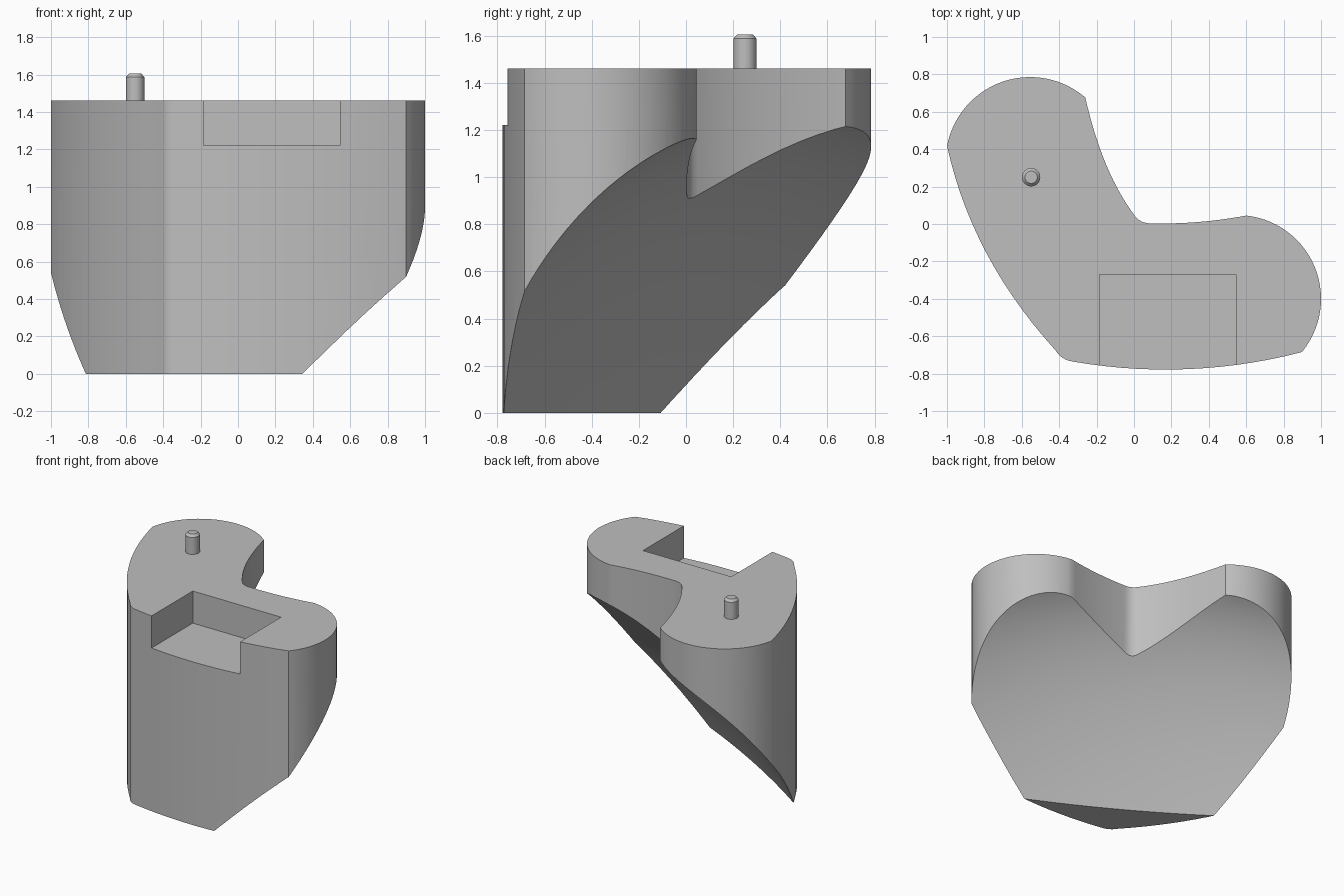
import bpy
import bmesh
from math import radians, cos, sin
from mathutils import Vector

cube = bpy.data.objects.get("Cube")
if cube:
    bpy.data.objects.remove(cube, do_unlink=True)

grey = bpy.data.materials.new("plain grey")
grey.use_nodes = True
COLOUR = (0.52, 0.52, 0.52, 1)
grey.diffuse_color = COLOUR
grey.node_tree.nodes["Principled BSDF"].inputs["Base Color"].default_value = COLOUR

TOP = 1.46


def make_object(name, bm):
    bmesh.ops.recalc_face_normals(bm, faces=bm.faces)
    mesh = bpy.data.meshes.new(name)
    bm.to_mesh(mesh)
    bm.free()
    mesh.materials.append(grey)
    obj = bpy.data.objects.new(name, mesh)
    bpy.context.collection.objects.link(obj)
    return obj


def activate(obj):
    bpy.ops.object.select_all(action='DESELECT')
    obj.select_set(True)
    bpy.context.view_layer.objects.active = obj


def smooth(obj):
    activate(obj)
    bpy.ops.object.shade_smooth_by_angle(angle=radians(25))


def cut(obj, cutter):
    activate(obj)
    mod = obj.modifiers.new("cut", 'BOOLEAN')
    mod.operation = 'DIFFERENCE'
    mod.solver = 'EXACT'
    mod.object = cutter
    bpy.ops.object.modifier_apply(modifier=mod.name)
    bpy.data.objects.remove(cutter, do_unlink=True)


def bend(a, c, b, n=14):
    """Quadratic curve from a to b pulled towards c, without its last point."""
    a, b, c = Vector(a), Vector(b), Vector(c)
    ts = [i / n for i in range(n)]
    return [a * (1 - t) ** 2 + c * 2 * t * (1 - t) + b * t * t for t in ts]


def arc(cx, cy, r, start, end, n=28):
    angles = [radians(start + (end - start) * i / n) for i in range(n)]
    return [Vector((cx + r * cos(a), cy + r * sin(a))) for a in angles]


# Body outline, counter-clockwise from the front right corner
outline = (
    bend((-0.33, -0.735), (0.285, -0.842), (0.9, -0.685))
    + arc(0.5525, -0.4, 0.4475, -39.4, 83.9)
    + bend((0.6, 0.045), (0.35, -0.002), (0.09, 0.003))
    + bend((0.09, 0.003), (0.03, 0.003), (0, 0.05), 6)
    + bend((0, 0.05), (-0.17, 0.278), (-0.26, 0.675))
    + arc(-0.555, 0.333, 0.4525, 49.5, 169)
    + bend((-1, 0.42), (-0.87, -0.18), (-0.42, -0.675))
    + bend((-0.42, -0.675), (-0.39, -0.725), (-0.33, -0.735), 6)
)
bm = bmesh.new()
base = bm.faces.new([bm.verts.new((p.x, p.y, 0)) for p in outline])
top = bmesh.ops.extrude_face_region(bm, geom=[base])
bmesh.ops.translate(bm, vec=(0, 0, TOP),
                    verts=[v for v in top["geom"] if isinstance(v, bmesh.types.BMVert)])
body = make_object("curved_body", bm)

# Slanted, gently domed underside: s runs uphill, t runs across
bm = bmesh.new()
bmesh.ops.create_grid(bm, x_segments=32, y_segments=32, size=1.4)
upper = list(bm.faces)
lower = bmesh.ops.extrude_face_region(bm, geom=upper)
moved = {v for v in lower["geom"] if isinstance(v, bmesh.types.BMVert)}
for v in bm.verts:
    t, s = v.co.x, v.co.y * 0.6
    z = 0.873 + 1.22 * s - 0.83 * s * s - 0.13 * t * t
    if v in moved:
        z = -3
    v.co = (0.866 * t + 0.5 * s, -0.5 * t + 0.866 * s, z)
cut(body, make_object("underside_cutter", bm))

# Rectangular notch open to the front and top
bm = bmesh.new()
bmesh.ops.create_cube(bm, size=1)
bmesh.ops.scale(bm, vec=(0.73, 0.73, 0.6), verts=bm.verts)
bmesh.ops.translate(bm, vec=(0.18, -0.635, 1.52), verts=bm.verts)
cut(body, make_object("notch_cutter", bm))
smooth(body)

# Locating peg with a chamfered tip
bm = bmesh.new()
rings = []
for r, z in ((0.049, TOP - 0.02), (0.049, 1.587), (0.033, 1.605)):
    rings.append([bm.verts.new((-0.55 + p.x, 0.25 + p.y, z))
                  for p in arc(0, 0, r, 0, 360, 32)])
for low, high in zip(rings, rings[1:]):
    for i in range(len(low)):
        bm.faces.new((low[i - 1], low[i], high[i], high[i - 1]))
bm.faces.new(rings[0])
bm.faces.new(rings[-1])
smooth(make_object("locating_peg", bm))
